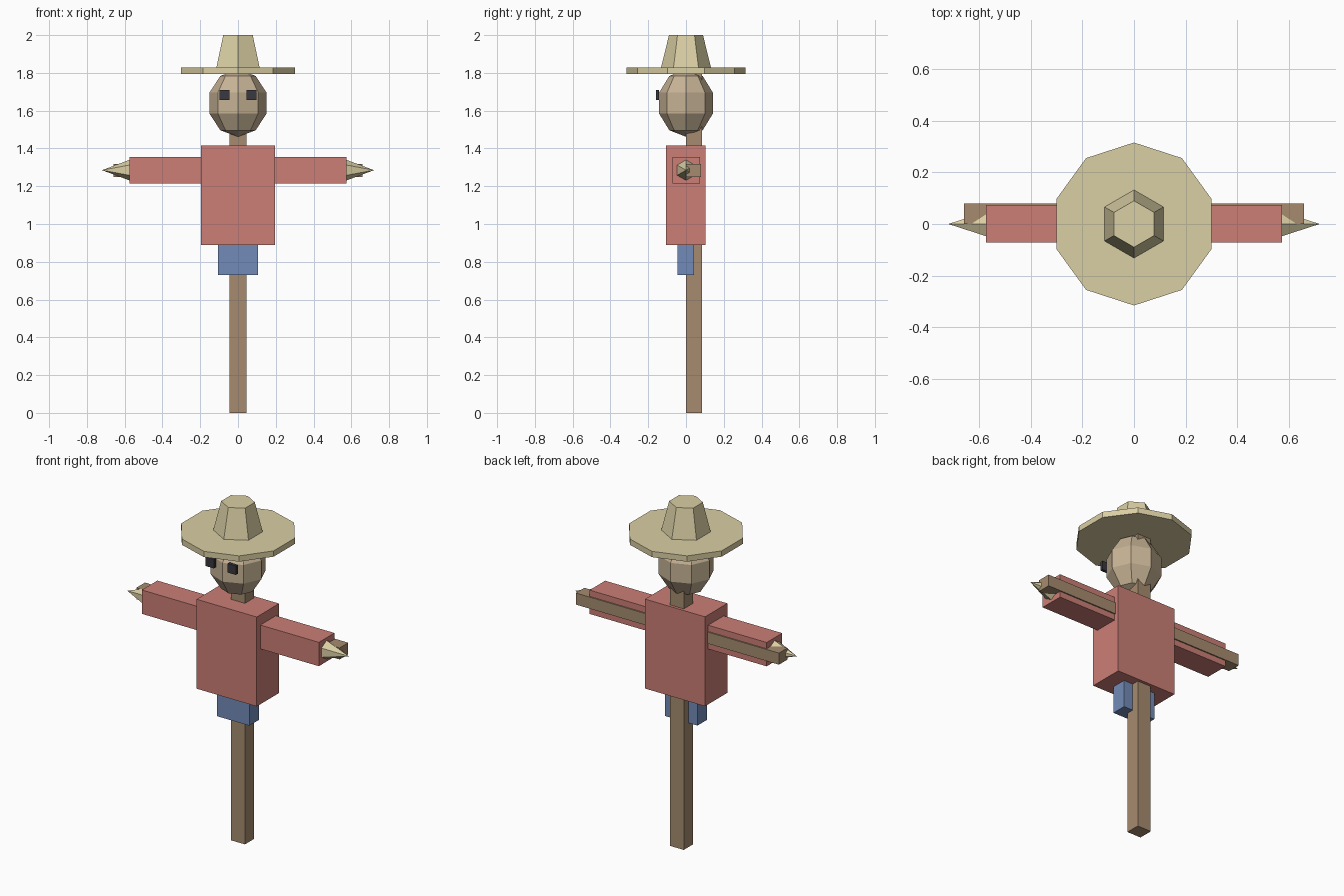
import bpy, math

if "Cube" in bpy.data.objects:
    bpy.data.objects.remove(bpy.data.objects["Cube"])

def material(name, rgb):
    m = bpy.data.materials.new(name)
    m.diffuse_color = (*rgb, 1)
    m.use_nodes = True
    m.node_tree.nodes["Principled BSDF"].inputs["Base Color"].default_value = m.diffuse_color
    return m

straw = material("straw", (0.70, 0.62, 0.37))
wood = material("wood", (0.38, 0.26, 0.16))
red = material("red_cloth", (0.60, 0.21, 0.18))
blue = material("blue_cloth", (0.17, 0.26, 0.48))
sack = material("sackcloth", (0.57, 0.45, 0.30))
dark = material("dark_button", (0.04, 0.04, 0.05))

def finish(name, mat):
    o = bpy.context.object
    o.name = name
    o.data.materials.append(mat)
    return o

def box(name, x, y, z, mat):
    bpy.ops.mesh.primitive_cube_add(size=1, location=[sum(r) / 2 for r in (x, y, z)])
    bpy.context.object.scale = [r[1] - r[0] for r in (x, y, z)]
    return finish(name, mat)

def cone(name, sides, r1, r2, depth, loc, mat, rot=(0, 0, 0)):
    bpy.ops.mesh.primitive_cone_add(vertices=sides, radius1=r1, radius2=r2, depth=depth,
                                    location=loc, rotation=rot)
    return finish(name, mat)

# Wooden frame
box("post", (-0.045, 0.045), (0, 0.085), (0, 1.81), wood)
box("crossbar", (-0.66, 0.66), (0, 0.08), (1.25, 1.318), wood)

# Clothes
box("shirt", (-0.195, 0.195), (-0.105, 0.102), (0.89, 1.415), red)
box("trousers", (-0.105, 0.105), (-0.045, 0.043), (0.73, 0.90), blue)

# Sleeves, straw hands and eyes on both sides
for side, s in (("left", -1), ("right", 1)):
    box(side + "_sleeve", sorted((s * 0.18, s * 0.575)), (-0.071, 0.073), (1.215, 1.355), red)
    cone(side + "_hand", 6, 0.056, 0, 0.15, (s * 0.645, 0, 1.285), straw,
         (math.pi / 2, 0, s * math.pi / 2))
    box(side + "_eye", sorted((s * 0.045, s * 0.098)), (-0.16, -0.142), (1.657, 1.71), dark)

# Head
bpy.ops.mesh.primitive_uv_sphere_add(segments=8, ring_count=5, radius=1, location=(0, 0, 1.64))
bpy.context.object.scale = (0.159, 0.15, 0.178)
finish("head", sack)

# Hat
cone("hat_brim", 10, 0.316, 0.316, 0.034, (0, 0, 1.812), straw)
cone("hat_crown", 6, 0.133, 0.09, 0.175, (0, 0, 1.9125), straw)

# Point the hands outward
for s, side in ((-1, "left"), (1, "right")):
    bpy.data.objects[side + "_hand"].rotation_euler = (0, s * math.pi / 2, 0)
    bpy.data.objects[side + "_hand"].rotation_euler.rotate_axis("Z", math.pi / 6)
